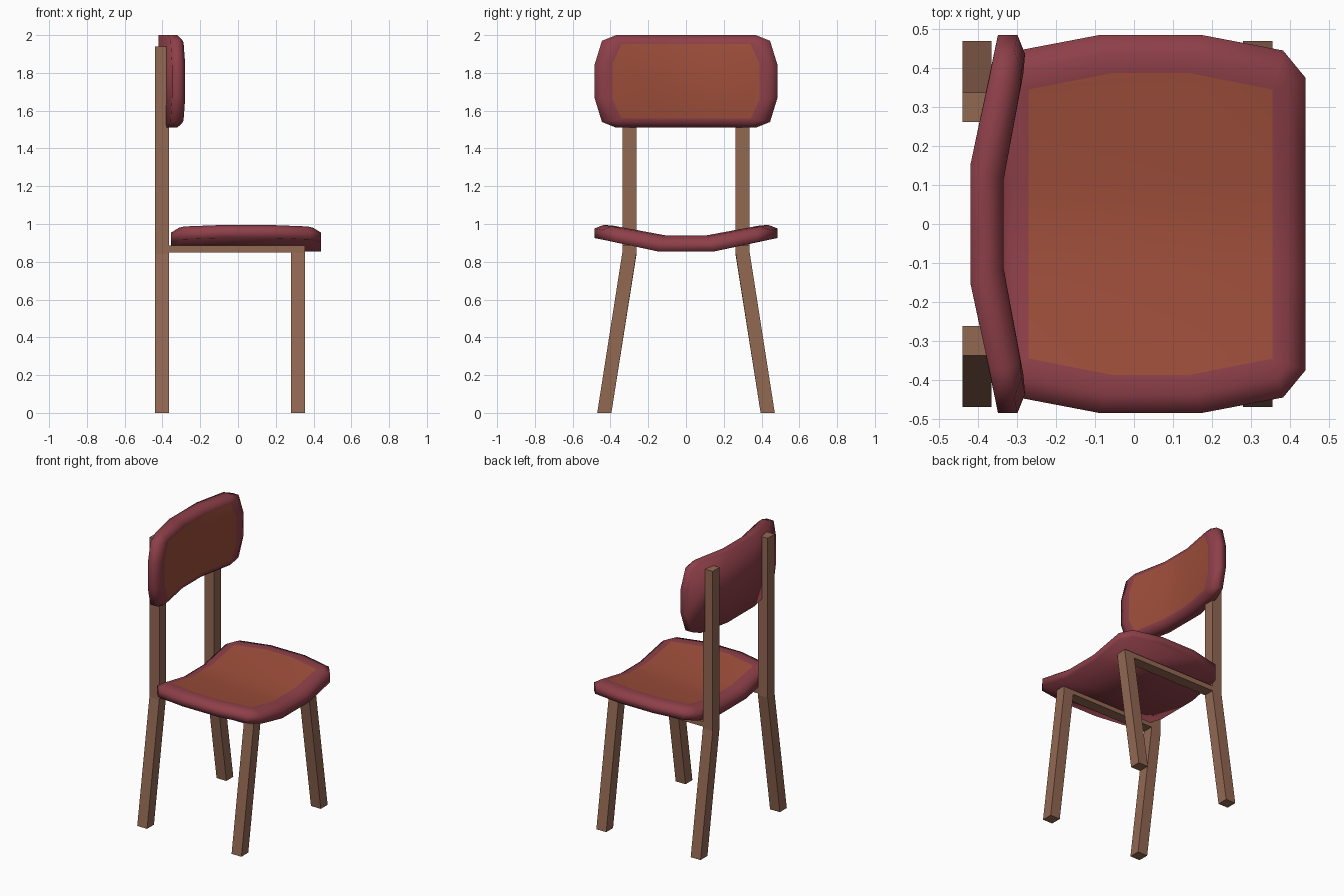
import bpy, bmesh

if "Cube" in bpy.data.objects:
    bpy.data.objects.remove(bpy.data.objects["Cube"])


def material(name, rgb):
    m = bpy.data.materials.new(name)
    m.diffuse_color = (*rgb, 1)
    m.use_nodes = True
    m.node_tree.nodes["Principled BSDF"].inputs["Base Color"].default_value = m.diffuse_color
    return m


MAROON = material("maroon_fabric", (0.27, 0.05, 0.066))
RUST = material("rust_fabric", (0.34, 0.076, 0.043))
WOOD = material("wood", (0.29, 0.138, 0.086))


def finish(bm, name, mats):
    bmesh.ops.recalc_face_normals(bm, faces=bm.faces)
    me = bpy.data.meshes.new(name)
    bm.to_mesh(me)
    bm.free()
    for m in mats:
        me.materials.append(m)
    ob = bpy.data.objects.new(name, me)
    bpy.context.collection.objects.link(ob)
    return ob


def full_ring(q):
    """Mirror a quarter outline into all four quadrants, in order."""
    half = q + [(u, -v) for u, v in reversed(q)]
    return half + [(-u, v) for u, v in reversed(half)]


def cushion(name, outline, panel, place):
    """Padded slab with a coloured top panel, bent upwards at both sides."""
    mid = [((a + c) / 2, (b + d) / 2) for (a, b), (c, d) in zip(outline, panel)]
    layers = [(outline, 0), (outline, 0.05), (mid, 0.079), (panel, 0.085)]
    bm = bmesh.new()
    rings = [[bm.verts.new((u, v, h)) for u, v in full_ring(q)] for q, h in layers]
    n = len(rings[0])
    for a, b in zip(rings, rings[1:]):
        for i in range(n):
            j = (i + 1) % n
            bm.faces.new((a[i], a[j], b[j], b[i]))
    bm.faces.new(rings[0])
    bm.faces.new(rings[-1]).material_index = 1
    bmesh.ops.remove_doubles(bm, verts=bm.verts, dist=0.0005)
    # crease lines where the sides start to bend
    for c in (-0.13, 0.13):
        bmesh.ops.bisect_plane(bm, geom=bm.verts[:] + bm.edges[:] + bm.faces[:],
                               plane_co=(c, 0, 0), plane_no=(1, 0, 0))
    for vert in bm.verts:
        u, v, h = vert.co
        bend = max(0, abs(u) - 0.13) * 0.2
        if abs(abs(u) - 0.13) < 1e-4:
            u = (0.15 - 0.04 * h / 0.085) * (1 if u > 0 else -1)
            bend = 0
        vert.co = place(u, v, h + bend)
    for f in bm.faces:
        f.smooth = True
    return finish(bm, name, [MAROON, RUST])


def wood_part(name, profile, x0, x1):
    """Side profile (y, z) extruded along x and mirrored to the other side."""
    bm = bmesh.new()
    f = bm.faces.new([bm.verts.new((x0, y, z)) for y, z in profile])
    ext = bmesh.ops.extrude_face_region(bm, geom=[f])["geom"]
    bmesh.ops.translate(bm, vec=(x1 - x0, 0, 0),
                        verts=[g for g in ext if isinstance(g, bmesh.types.BMVert)])
    ob = finish(bm, name, [WOOD])
    mod = ob.modifiers.new("mirror", 'MIRROR')
    mod.use_axis = (False, True, False)
    return ob


# seat and backrest
cushion("seat",
        [(0.375, 0.3975), (0.445, 0.34), (0.485, 0.13)],
        [(0.345, 0.3125), (0.345, 0.3125), (0.387, 0.10)],
        lambda u, v, h: (v + 0.0425, u, 0.855 + h))
cushion("backrest",
        [(0.37, 0.245), (0.445, 0.215), (0.485, 0.085)],
        [(0.342, 0.197), (0.342, 0.197), (0.389, 0.095)],
        lambda u, v, h: (-0.42 + h, u, 1.755 + v))

# legs, splayed outwards below the seat, and side rails
wood_part("back_legs",
          [(0.395, 0), (0.262, 0.84), (0.262, 1.94), (0.337, 1.94), (0.337, 0.84), (0.47, 0)],
          -0.44, -0.365)
wood_part("front_legs",
          [(0.395, 0), (0.262, 0.85), (0.337, 0.85), (0.47, 0)], 0.28, 0.355)
wood_part("side_rails",
          [(0.262, 0.85), (0.262, 0.885), (0.337, 0.885), (0.337, 0.85)], -0.365, 0.355)
